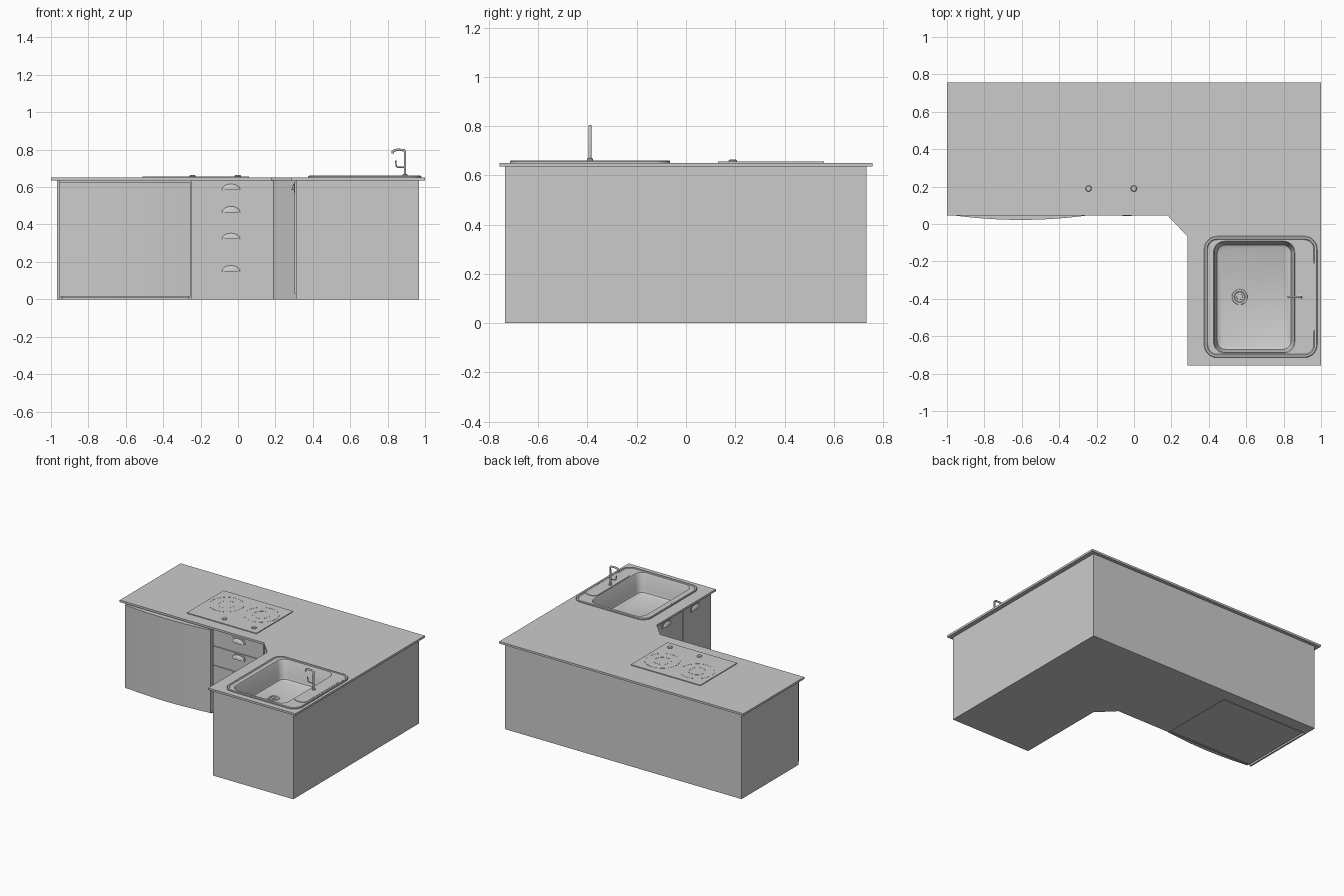
import bpy, bmesh, math
from mathutils import Matrix

if "Cube" in bpy.data.objects:
    bpy.data.objects.remove(bpy.data.objects["Cube"])


def make(name, bm, smooth=False):
    bmesh.ops.recalc_face_normals(bm, faces=bm.faces)
    me = bpy.data.meshes.new(name)
    bm.to_mesh(me)
    bm.free()
    ob = bpy.data.objects.new(name, me)
    bpy.context.collection.objects.link(ob)
    if smooth:
        bpy.ops.object.select_all(action='DESELECT')
        ob.select_set(True)
        bpy.context.view_layer.objects.active = ob
        bpy.ops.object.shade_smooth_by_angle(angle=math.radians(35))
    return ob


def loft(name, loops, cap_first=True, cap_last=True, smooth=False):
    """Skin a stack of equal-length point loops."""
    bm = bmesh.new()
    rows = [[bm.verts.new(p) for p in loop] for loop in loops]
    n = len(rows[0])
    for a, b in zip(rows, rows[1:]):
        for i in range(n):
            j = (i + 1) % n
            bm.faces.new((a[i], a[j], b[j], b[i]))
    if cap_first:
        bm.faces.new(rows[0][::-1])
    if cap_last:
        bm.faces.new(rows[-1])
    return make(name, bm, smooth)


def prism(name, pts, z0, z1, top=True, smooth=False):
    return loft(name, [[(x, y, z) for x, y in pts] for z in (z0, z1)], True, top, smooth)


def box(name, x0, x1, y0, y1, z0, z1):
    return prism(name, [(x0, y0), (x1, y0), (x1, y1), (x0, y1)], z0, z1)


def rrect(x0, x1, y0, y1, r, n=8):
    pts = []
    for k, (cx, cy) in enumerate([(x1 - r, y1 - r), (x0 + r, y1 - r), (x0 + r, y0 + r), (x1 - r, y0 + r)]):
        for i in range(n + 1):
            a = math.pi / 2 * (k + i / n)
            pts.append((cx + r * math.cos(a), cy + r * math.sin(a)))
    return pts


def lathe(name, cx, cy, profile, n=32, caps=(True, True)):
    ring = [(math.cos(2 * math.pi * i / n), math.sin(2 * math.pi * i / n)) for i in range(n)]
    return loft(name, [[(cx + r * c, cy + r * s, z) for c, s in ring] for r, z in profile], *caps, smooth=True)


def tube(name, pts, r):
    cu = bpy.data.curves.new(name, 'CURVE')
    cu.dimensions = '3D'
    cu.bevel_depth, cu.bevel_resolution, cu.use_fill_caps = r, 3, True
    sp = cu.splines.new('POLY')
    sp.points.add(len(pts) - 1)
    for p, c in zip(sp.points, pts):
        p.co = (*c, 1)
    ob = bpy.data.objects.new(name, cu)
    bpy.context.collection.objects.link(ob)


def handle(name, x, y, z, rot=0.0):
    """Cup pull: rounded back plate and a hollow quarter-dome hood."""
    place = Matrix.Translation((x, y, z)) @ Matrix.Rotation(rot, 4, 'Z')
    plate = loft(name + "_plate", [[(u, d, v) for u, v in rrect(-.056, .056, -.024, .024, .02, 5)]
                                   for d in (.002, -.003)])
    plate.matrix_world = place
    bm = bmesh.new()
    bmesh.ops.create_uvsphere(bm, u_segments=24, v_segments=12, radius=1)
    for no in ((0, 1, 0), (0, 0, -1)):
        bmesh.ops.bisect_plane(bm, geom=bm.verts[:] + bm.edges[:] + bm.faces[:],
                               plane_co=(0, 0, 0), plane_no=no, clear_outer=True)
    bmesh.ops.scale(bm, vec=(.05, .016, .032), verts=bm.verts)
    bmesh.ops.translate(bm, vec=(0, 0, -.01), verts=bm.verts)
    make(name + "_hood", bm, True).matrix_world = place


# L-shaped worktop with an opening for the sink
top = prism("worktop", [(-1, .045), (.18, .045), (.285, -.065), (.285, -.757),
                        (1, -.757), (1, .757), (-1, .757)], .635, .65)
cut = prism("sink_cutter", rrect(.405, .88, -.705, -.075, .06), .5, .8)
cut.hide_render = True
mod = top.modifiers.new("sink_opening", 'BOOLEAN')
mod.operation, mod.solver, mod.object = 'DIFFERENCE', 'EXACT', cut
bpy.ops.object.select_all(action='DESELECT')
top.select_set(True)
bpy.context.view_layer.objects.active = top
bpy.ops.object.modifier_apply(modifier=mod.name)
bpy.data.objects.remove(cut)

# cabinet carcass with a niche for the appliance
prism("cabinet", [(-.968, .065), (-.955, .065), (-.955, .64), (-.25, .64), (-.25, .065),
                  (.19, .065), (.31, -.055), (.31, -.735), (.968, -.735),
                  (.968, .732), (-.968, .732)], 0, .636, top=False)

# built-in appliance with bowed door and kick strip
box("appliance_body", -.945, -.258, .078, .63, .004, .625)
bow = [(-.955 + .7 * i / 20, .045 - .023 * (1 - (i / 10 - 1) ** 2)) for i in range(21)]
prism("appliance_door", bow + [(-.255, .07), (-.955, .07)], .014, .627, smooth=True)
box("kick_strip", -.94, -.262, .068, .08, 0, .012)

# drawers
for i, (z0, z1) in enumerate([(.03, .192), (.198, .365), (.371, .508), (.514, .628)]):
    box(f"drawer_{i}", -.245, .17, .058, .067, z0, z1)
    handle(f"drawer_handle_{i}", -.037, .058, z1 - .033)

# doors of the sink cabinet
for i, (y0, y1) in enumerate([(-.39, -.065), (-.725, -.396)]):
    box(f"sink_door_{i}", .303, .312, y0, y1, .03, .628)
    handle(f"sink_door_handle_{i}", .303, (y0 + y1) / 2 + .02, .595, -math.pi / 2)

# hob plate, rings and knobs
box("hob_plate", -.51, .06, .13, .56, .648, .656)
for i, x in enumerate((-.365, -.08)):
    for r in (.12, .06):
        lathe(f"hob_ring_{i}_{int(r * 100)}", x, .39,
              [(r - .005, .655), (r - .005, .657), (r, .657), (r, .655)], 48, (False, False))
for i, x in enumerate((-.243, -.001)):
    lathe(f"hob_knob_{i}", x, .19, [(.017, .655), (.017, .66), (.013, .664)], 20)

# sink: raised rim, ledge and basin
O, B = (.375, .98, -.715, -.065), (.425, .86, -.69, -.092)
sections = [(O, 0, .07, .648), (O, 0, .07, .657), (O, .004, .066, .661), (O, .014, .056, .661),
            (O, .019, .051, .657), (B, 0, .06, .657), (B, .005, .056, .65),
            (B, .014, .05, .535), (B, .02, .045, .518), (B, .034, .035, .51)]
loft("sink", [[(x, y, z) for x, y in rrect(r[0] + d, r[1] - d, r[2] + d, r[3] - d, c)]
              for r, d, c, z in sections], False, True, True)
prism("tap_platform", rrect(.868, .964, -.6, -.18, .035), .655, .661, smooth=True)

# drain with strainer holes
lathe("drain", .565, -.39, [(.042, .509), (.040, .514), (.030, .514), (.026, .511)], 32, (False, True))
lathe("drain_plug", .565, -.39, [(.017, .51), (.016, .516), (.008, .518)], 24)

# tap with spout and lever
lathe("tap_base", .893, -.39, [(.013, .66), (.013, .667), (.008, .67)], 24)
tube("tap_spout", [(.893, -.39, .66), (.893, -.39, .79), (.889, -.39, .796), (.88, -.39, .798),
                   (.85, -.39, .799), (.834, -.39, .796), (.828, -.39, .79), (.827, -.39, .78)], .0065)
tube("tap_lever", [(.893, -.39, .705), (.855, -.39, .706), (.846, -.39, .712), (.843, -.39, .742)], .004)
